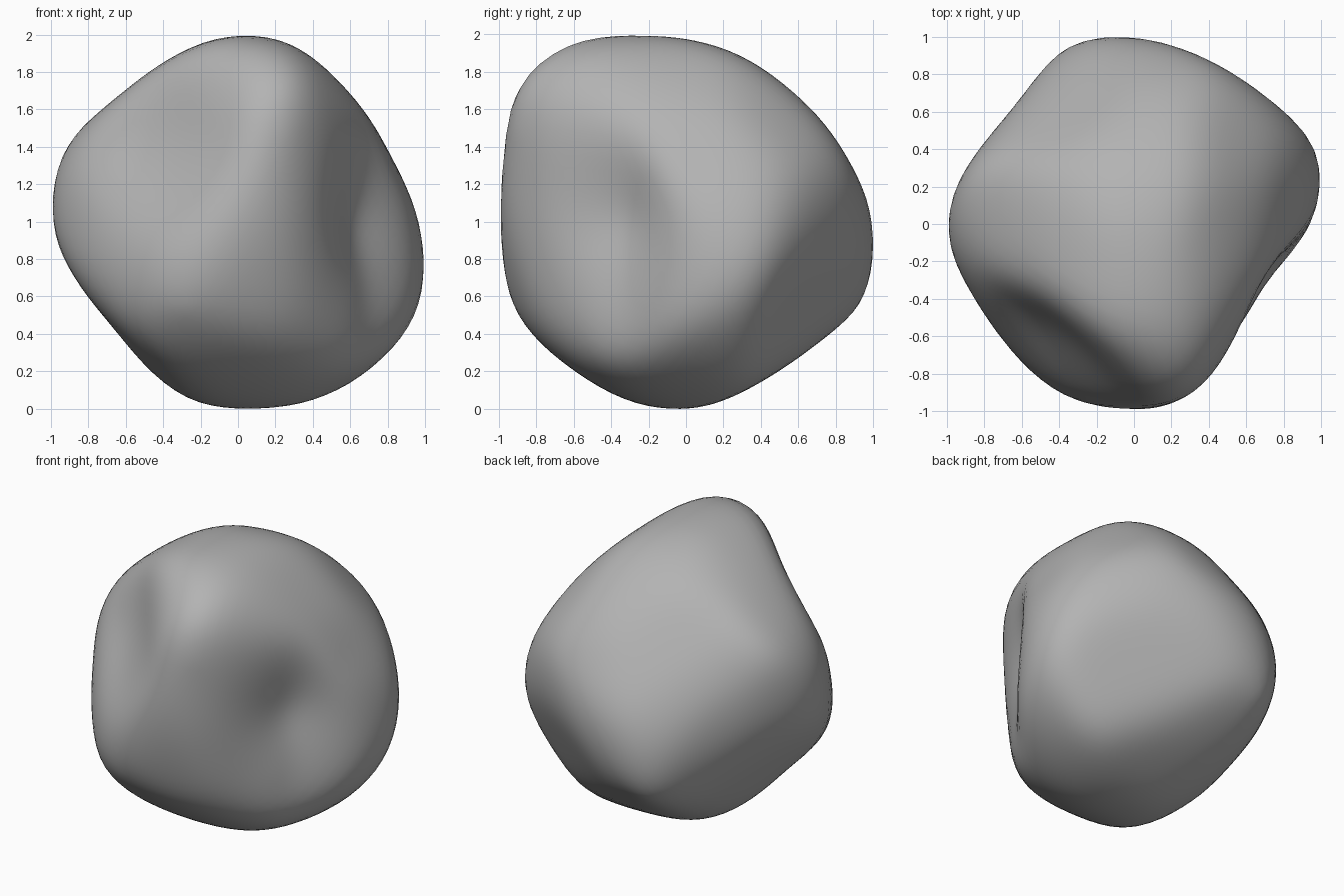
import bpy
import bmesh
import math
from mathutils import Vector

if "Cube" in bpy.data.objects:
    bpy.data.objects.remove(bpy.data.objects["Cube"], do_unlink=True)

SOFTNESS = 40
UNIT = 0.01025


def section(azimuth, elevation, radii):
    """A carving outline: its two plane axes and its radii (hundredths) at equal angles."""
    a, e = math.radians(azimuth), math.radians(elevation)
    across = Vector((math.cos(a), math.sin(a), 0))
    away = Vector((-math.sin(a), math.cos(a), 0))
    up = away * math.sin(e) + Vector((0, 0, math.cos(e)))
    return across, up, radii


# Outlines that carve the boulder, each starting at its right and turning upward
sections = [
    section(0, 90, [95, 107, 97, 95, 100, 101, 89, 92, 100, 94, 96, 98, 100, 93, 80, 77]),
    section(0, 0, [96, 88, 90, 98, 99, 94, 93, 100, 100, 90, 88, 97, 99, 102, 106, 107]),
    section(90, 0, [99, 91, 90, 92, 97, 109, 118, 107, 100, 102, 101, 99, 99, 93, 95, 102]),
    section(40, 30, [101, 98, 95, 93, 91, 92, 96, 95, 94, 104, 103, 99, 101, 103, 107, 109]),
    section(220, 30, [92, 83, 89, 115, 111, 96, 93, 97, 104, 101, 96, 93, 93, 92, 88, 97]),
    section(140, -30, [90, 86, 83, 89, 97, 92, 93, 90, 84, 87, 99, 100, 99, 91, 84, 86]),
]

# Flat facets: direction and distance from the middle
facets = [
    (Vector((0.45, 0.8, -0.4)).normalized(), 0.91),
    (Vector((0.6, 0.45, 0.66)).normalized(), 0.93),
    (Vector((0.25, -0.9, -0.25)).normalized(), 0.97),
]

# Hollows: direction, depth, angular width
hollows = [
    (Vector((0.8, -0.42, 0.04)).normalized(), 0.095, 0.43),
    (Vector((-0.54, -0.65, 0.42)).normalized(), 0.05, 0.45),
]


def outline_radius(radii, angle):
    """Smooth periodic interpolation of the outline radii."""
    n = len(radii)
    pos = (angle / math.tau) % 1 * n
    i = int(pos)
    t = pos - i
    a, b, c, d = (radii[(i + k) % n] * UNIT for k in (-1, 0, 1, 2))
    return b + t / 2 * (c - a + t * (2 * a - 5 * b + 4 * c - d + t * (3 * (b - c) + d - a)))


def rock_radius(d):
    """Soft minimum of outlines and facets along a direction, less the hollows."""
    total = 0
    for across, up, radii in sections:
        u, v = d.dot(across), d.dot(up)
        total += (math.hypot(u, v) / outline_radius(radii, math.atan2(v, u))) ** SOFTNESS
    for normal, distance in facets:
        total += (max(0, d.dot(normal)) / distance) ** SOFTNESS
    r = total ** (-1 / SOFTNESS)
    for axis, depth, width in hollows:
        r -= depth * math.exp(-(d.angle(axis) / width) ** 2)
    return r


# Boulder body
bm = bmesh.new()
bmesh.ops.create_icosphere(bm, subdivisions=5, radius=1)
for vert in bm.verts:
    d = vert.co.normalized()
    vert.co = d * rock_radius(d)
for step in range(6):
    bmesh.ops.smooth_vert(bm, verts=bm.verts, factor=0.5,
                          use_axis_x=True, use_axis_y=True, use_axis_z=True)

# Rest on the ground
lowest = min(v.co.z for v in bm.verts)
bmesh.ops.translate(bm, verts=bm.verts, vec=(0, 0, -lowest))

mesh = bpy.data.meshes.new("boulder")
bm.to_mesh(mesh)
bm.free()
boulder = bpy.data.objects.new("boulder", mesh)
bpy.context.collection.objects.link(boulder)
for face in mesh.polygons:
    face.use_smooth = True

# Stone material
stone = bpy.data.materials.new("stone_grey")
stone.use_nodes = True
colour = (0.45, 0.45, 0.45, 1)
stone.diffuse_color = colour
stone.node_tree.nodes["Principled BSDF"].inputs["Base Color"].default_value = colour
mesh.materials.append(stone)
